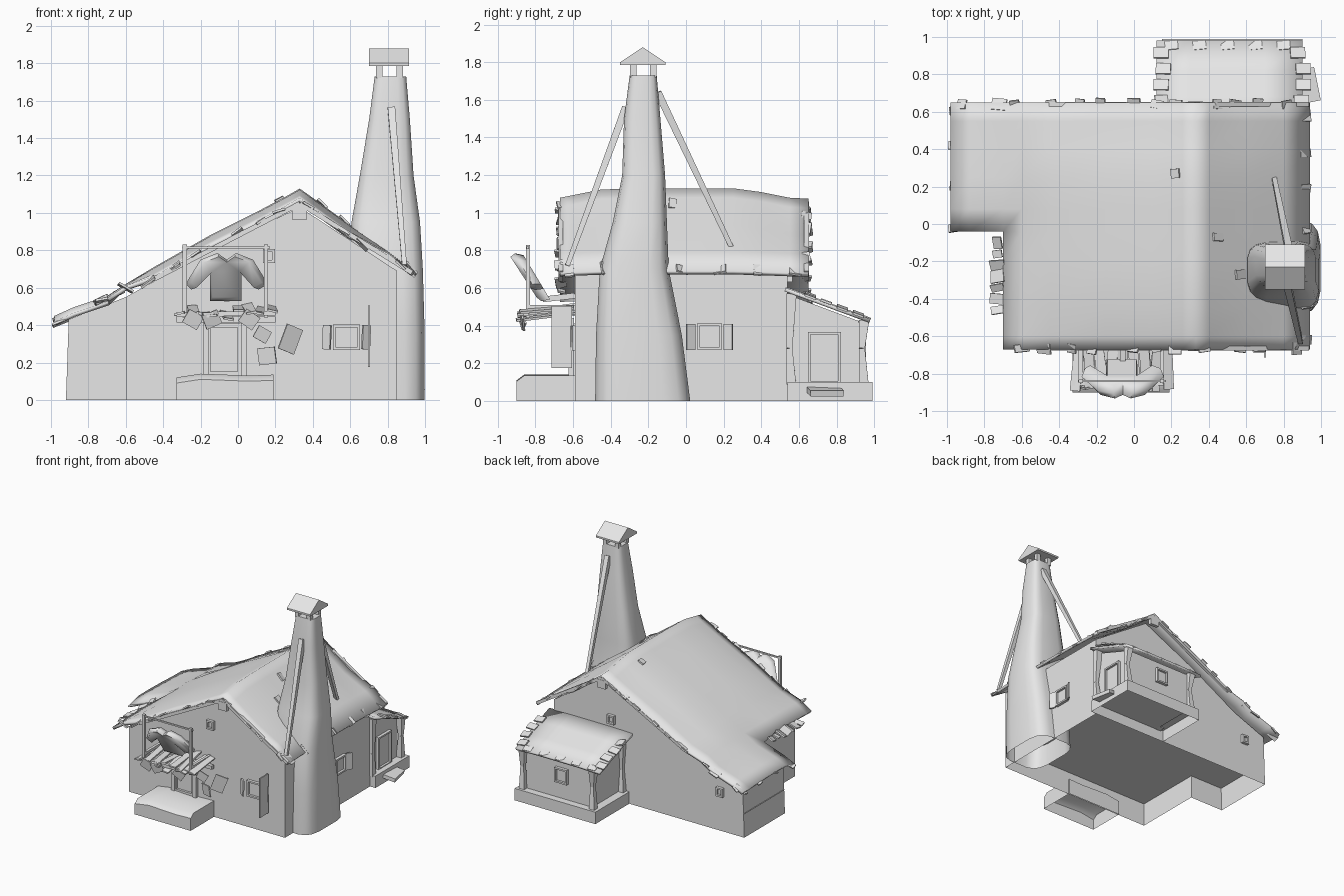
import bpy, bmesh, math, random
from mathutils import Vector, Matrix, Euler

if "Cube" in bpy.data.objects:
    bpy.data.objects.remove(bpy.data.objects["Cube"])

random.seed(4)
grey = bpy.data.materials.new("plain_grey")
grey.diffuse_color = (0.8, 0.8, 0.8, 1)
grey.use_nodes = True
grey.node_tree.nodes["Principled BSDF"].inputs["Base Color"].default_value = grey.diffuse_color


def mesh(name, verts, faces, smooth=None, fix=True, open_bottom=False):
    me = bpy.data.meshes.new(name)
    bm = bmesh.new()
    vs = [bm.verts.new(v) for v in verts]
    for f in faces:
        bm.faces.new([vs[i] for i in f])
    if fix:
        bmesh.ops.recalc_face_normals(bm, faces=bm.faces)
    if open_bottom:
        low = [f for f in bm.faces if all(v.co.z < 0.001 for v in f.verts)]
        bmesh.ops.delete(bm, geom=low, context='FACES')
    bm.to_mesh(me)
    bm.free()
    me.materials.append(grey)
    ob = bpy.data.objects.new(name, me)
    bpy.context.collection.objects.link(ob)
    if smooth:
        bpy.ops.object.select_all(action='DESELECT')
        ob.select_set(True)
        bpy.context.view_layer.objects.active = ob
        bpy.ops.object.shade_smooth_by_angle(angle=math.radians(smooth))
    return ob


def loft(name, rings, smooth=None, open_bottom=False):
    n = len(rings[0])
    verts = [p for r in rings for p in r]
    faces = [(k * n + i, k * n + (i + 1) % n, (k + 1) * n + (i + 1) % n, (k + 1) * n + i)
             for k in range(len(rings) - 1) for i in range(n)]
    faces += [tuple(range(n)), tuple(range(len(verts) - n, len(verts)))]
    return mesh(name, verts, faces, smooth, True, open_bottom)


def box(name, x0, x1, y0, y1, z0, z1, open_bottom=False):
    return loft(name, [[(x0, y0, z), (x1, y0, z), (x1, y1, z), (x0, y1, z)] for z in (z0, z1)],
                None, open_bottom)


def plate(name, pos, size, rot=(0, 0, 0)):
    ob = box(name, *[s * d / 2 for s in size for d in (-1, 1)])
    ob.data.transform(Matrix.Translation(pos) @ Euler(rot).to_matrix().to_4x4())
    return ob


def bar(name, p, q, w0, w1=None):
    p, q = Vector(p), Vector(q)
    d = (q - p).normalized()
    u = d.cross(Vector((1, 0, 0)) if abs(d.x) < 0.9 else Vector((0, 0, 1))).normalized()
    v = d.cross(u)
    rings = [[c + (u * a + v * b) * w / 2 for a, b in ((-1, -1), (1, -1), (1, 1), (-1, 1))]
             for c, w in ((p, w0), (q, w1 or w0))]
    return loft(name, rings)


def grid(name, xs, ys, zf, thick, keep=lambda x, y: True, smooth=75):
    n = len(xs)
    verts = [(x, y, zf(x, y)) for y in ys for x in xs]
    faces = [(j * n + i, j * n + i + 1, (j + 1) * n + i + 1, (j + 1) * n + i)
             for j in range(len(ys) - 1) for i in range(n - 1)
             if keep((xs[i] + xs[i + 1]) / 2, (ys[j] + ys[j + 1]) / 2)]
    ob = mesh(name, verts, faces, smooth, fix=False)
    mod = ob.modifiers.new("thickness", 'SOLIDIFY')
    mod.thickness, mod.offset = thick, -1
    return ob


# House walls: L-shaped plan under an uneven gable, open underneath
Y0, YM, Y1 = -0.59, 0.0, 0.54
front = [(-0.6, 0), (0.85, 0), (0.85, 0.69), (0.33, 1.03), (-0.15, 0.80), (-0.6, 0.55)]
back = front + [(-0.905, 0.43), (-0.92, 0)]
polys = [[(x, Y0, z) for x, z in front],
         [(x, Y1, z) for x, z in reversed(back)],
         [(0.85, Y0, 0), (0.85, Y1, 0), (0.85, Y1, 0.69), (0.85, Y0, 0.69)],
         [(-0.6, YM, 0), (-0.6, Y0, 0), (-0.6, Y0, 0.55), (-0.6, YM, 0.55)],
         [(-0.92, YM, 0), (-0.6, YM, 0), (-0.6, YM, 0.55), (-0.905, YM, 0.43)],
         [(-0.92, Y1, 0), (-0.92, YM, 0), (-0.905, YM, 0.43), (-0.905, Y1, 0.43)]]
verts, faces = [], []
for p in polys:
    faces.append(tuple(range(len(verts), len(verts) + len(p))))
    verts += p
mesh("house_walls", verts, faces, fix=False)
mesh("house_floor", [(-0.6, Y0, 0.2), (0.85, Y0, 0.2), (0.85, Y1, 0.2), (-0.92, Y1, 0.2),
                     (-0.92, YM, 0.2), (-0.6, YM, 0.2)], [(5, 4, 3, 2, 1, 0)], fix=False)

# Main roof: sagging sheet with a notch at the front left
prof = [(-0.98, 0.45), (-0.88, 0.495), (-0.7, 0.555), (-0.6, 0.62), (-0.45, 0.71), (-0.15, 0.88),
        (0.1, 1.005), (0.26, 1.09), (0.33, 1.13), (0.4, 1.08), (0.6, 0.935), (0.8, 0.795), (0.94, 0.69)]


def roof_z(x, y):
    for (a, za), (b, zb) in zip(prof, prof[1:]):
        if x <= b:
            break
    z = za + (zb - za) * (x - a) / (b - a)
    over = max(0, -0.42 - y, y - 0.3)
    droop = min(0.055, over * 0.2) * (1 if -0.6 < x < 0.75 else 0.2)
    if x < -0.65 and -0.06 < y < 0.0:
        droop += 0.03
    return z - droop


grid("main_roof", [p[0] for p in prof], [-0.67, -0.6, -0.45, -0.2, -0.04, 0.08, 0.25, 0.4, 0.55, 0.65],
     roof_z, 0.022, lambda x, y: not (x < -0.7 and y < -0.04))


def shingle(x, y, dz=0.0):
    slope = math.atan2(roof_z(x + .02, y) - roof_z(x - .02, y), 0.04)
    plate("edge_shingle", (x, y, roof_z(x, y) - 0.01 + dz),
          (random.uniform(.05, .09), random.uniform(.04, .07), 0.012),
          (random.uniform(-.5, .5), -slope + random.uniform(-.2, .2), random.uniform(-.2, .2)))


# Loose shingles along verges and eaves
for i in range(13):
    shingle(-0.9 + i * 0.145 + random.uniform(-.04, .04), 0.64)
for i in range(11):
    shingle(-0.62 + i * 0.145 + random.uniform(-.04, .04), -0.665)
for i in range(7):
    shingle(-0.73, -0.46 + i * 0.06)
    shingle(0.915, -0.62 + i * 0.2)
for y in (-0.02, 0.2, 0.42, 0.6):
    shingle(-0.95, y, -0.01)
for x, y in ((0.57, -0.27), (0.22, 0.27), (0.45, -0.07)):
    shingle(x, y, 0.015)

# Barge boards at both gables
for y in (-0.665, 0.64):
    bar("barge_board", (0.33, y, 1.05), (0.93, y, 0.68), 0.025)
    bar("barge_board", (0.33, y, 1.05), (-0.45, y, 0.645), 0.025)
    plate("gable_block", (0.33, y, 1.0), (0.08, 0.03, 0.07))


# Chimney: tapering rounded stack
def chimney_ring(z, x0, x1, y0, y1, n=16):
    out = []
    for i in range(n):
        a = 2 * math.pi * (i + .5) / n
        c, s = math.cos(a), math.sin(a)
        out.append(((x0 + x1) / 2 + (x1 - x0) / 2 * math.copysign(abs(c) ** .5, c),
                    (y0 + y1) / 2 + (y1 - y0) / 2 * math.copysign(abs(s) ** .5, s), z))
    return out


loft("chimney", [chimney_ring(*r) for r in (
    (0, 0.62, 1.0, -0.485, 0.025), (0.35, 0.61, 1.0, -0.48, -0.02), (0.7, 0.6, 0.99, -0.46, -0.09),
    (0.95, 0.605, 0.975, -0.39, -0.10), (1.2, 0.65, 0.94, -0.34, -0.11),
    (1.5, 0.70, 0.92, -0.33, -0.135), (1.73, 0.73, 0.90, -0.30, -0.155))], 50, True)
for x in (0.755, 0.865):
    for y in (-0.28, -0.175):
        bar("cap_post", (x, y, 1.72), (x, y, 1.81), 0.035)
loft("chimney_cap", [[(x, -0.35, 1.785), (x, -0.11, 1.785), (x, -0.11, 1.80), (x, -0.23, 1.88),
                      (x, -0.35, 1.80)] for x in (0.70, 0.915)])
bar("chimney_brace", (0.82, -0.32, 1.56), (0.89, -0.63, 0.72), 0.04, 0.025)
bar("chimney_brace", (0.83, -0.15, 1.64), (0.75, 0.24, 0.82), 0.04, 0.025)

# Rear lean-to on a raised base
box("annex_base", 0.15, 0.9, 0.54, 0.99, 0, 0.1, True)
loft("annex_walls", [[(x, 0.53, 0.09), (x, 0.93, 0.09), (x, 0.93, 0.42), (x, 0.53, 0.57)]
                     for x in (0.22, 0.83)])
grid("annex_roof", [0.12, 0.3, 0.48, 0.7, 0.9], [0.53, 0.68, 0.82, 0.98],
     lambda x, y: 0.605 - (y - 0.53) * 0.37 + 0.012 * math.cos(x * 16), 0.02)
for x in (0.2, 0.85):
    for y in (0.56, 0.945):
        bar("annex_post", (x, y, 0.09), (x + 0.01, y - 0.01, 0.28), 0.05, 0.03)
        bar("annex_post_top", (x + 0.01, y - 0.01, 0.28), (x, y, 0.58 - (y - .53) * 0.37), 0.03, 0.055)
for i in range(4):
    for x in (0.14, 0.89):
        y = 0.66 + i * 0.085
        plate("annex_shingle", (x + random.uniform(-.02, .02), y, 0.605 - (y - .53) * 0.37),
              (0.08, 0.06, 0.012), (-0.35, random.uniform(-.3, .3), 0))
for i in range(5):
    plate("annex_eave_shingle", (0.2 + i * 0.15, 0.955, 0.445), (0.07, 0.05, 0.012), (-0.4, 0, 0.1))
plate("annex_step", (0.93, 0.74, 0.05), (0.1, 0.18, 0.03), (0, 0.2, 0.2))


# Framed openings: axis 0 lies on a wall facing x, axis 1 on a wall facing y
def opening(name, axis, wall, sign, c, z0, z1, w, t=0.014):
    def put(part, a, z, sa, sz, d):
        if axis == 1:
            plate(name + part, (a, wall + sign * d / 2, z), (sa, d, sz))
        else:
            plate(name + part, (wall + sign * d / 2, a, z), (d, sa, sz))
    put("_pane", c, (z0 + z1) / 2, w, z1 - z0, 0.006)
    for s in (-1, 1):
        put("_jamb", c + s * w / 2, (z0 + z1) / 2, t, z1 - z0 + t, 0.025)
    for z in (z0, z1):
        put("_rail", c, z, w + t, t, 0.025)


opening("front_window", 1, Y0, -1, 0.58, 0.275, 0.395, 0.13)
opening("side_window", 0, 0.85, 1, 0.125, 0.28, 0.405, 0.12)
opening("annex_window", 1, 0.93, 1, 0.5, 0.24, 0.35, 0.10)
opening("annex_door", 0, 0.83, 1, 0.735, 0.1, 0.36, 0.16)
opening("front_door", 1, Y0, -1, -0.075, 0.14, 0.4, 0.17, 0.025)
opening("attic_window", 1, Y1, 1, 0.31, 0.64, 0.70, 0.05)
opening("attic_window", 1, Y0, -1, 0.165, 0.74, 0.80, 0.05)
opening("wing_window", 1, Y1, 1, -0.7, 0.30, 0.36, 0.05)
for s in (-1, 1):
    plate("front_shutter", (0.58 + s * 0.105, -0.62, 0.335), (0.05, 0.012, 0.13), (0, 0.05, s * 0.6))
    plate("side_shutter", (0.875, 0.125 + s * 0.1, 0.34), (0.012, 0.05, 0.14), (0, 0, s * -0.5))
plate("open_shutter", (0.7, -0.66, 0.34), (0.01, 0.11, 0.33))

# Front step, door posts and ragged awning
loft("front_step", [[(x, -0.58, 0), (x, -0.9, 0), (x, -0.9, h - 0.03), (x, -0.86, h), (x, -0.58, h)]
                    for x, h in ((-0.33, 0.12), (-0.2, 0.14), (0.06, 0.13), (0.19, 0.135))], 40, True)
for x in (-0.17, 0.03):
    bar("door_post", (x, -0.61, 0.13), (x, -0.61, 0.44), 0.03)
for i in range(9):
    x = -0.3 + i * 0.06
    plate("awning_board", (x, -0.74, 0.47 + random.uniform(-.02, .02)), (0.055, random.uniform(.26, .33), 0.012),
          (random.uniform(0, .15), random.uniform(-.3, .3), random.uniform(-.15, .15)))
bar("awning_beam", (-0.33, -0.85, 0.455), (0.2, -0.85, 0.465), 0.025)
bar("awning_beam", (-0.33, -0.62, 0.43), (0.2, -0.62, 0.43), 0.03)
for x, r in ((-0.24, 0.5), (-0.14, -0.4), (0.06, 0.6)):
    plate("awning_scrap", (x, -0.87, 0.43), (0.09, 0.01, 0.08), (0.2, r, 0.2))

# Hanging frame with a shirt on show
for x in (-0.285, 0.15):
    bar("frame_post", (x, -0.84, 0.44), (x, -0.84, 0.83), 0.022)
    bar("frame_arm", (x, -0.58, 0.5), (x, -0.84, 0.5), 0.022)
bar("frame_rail", (-0.3, -0.84, 0.815), (0.17, -0.84, 0.815), 0.012)
outline = [(-.28, .62), (-.2, .75), (-.11, .785), (-.06, .75), (-.01, .785), (.08, .75), (.16, .62),
           (.11, .59), (.02, .69), (.02, .53), (-.15, .53), (-.15, .69), (-.25, .59)]


def shirt_ring(y, k):
    return [(-.06 + (x + .06) * k, y + (.78 - z) * 0.55, .66 + (z - .66) * k) for x, z in outline]


loft("shirt", [shirt_ring(-0.93, 0.85), shirt_ring(-0.905, 1), shirt_ring(-0.86, 0.92)], 60)
bar("shirt_stay", (-0.06, -0.76, 0.54), (-0.06, -0.59, 0.56), 0.03)

# Loose notice boards by the door
plate("notice_board", (0.28, -0.65, 0.325), (0.1, 0.01, 0.14), (0.1, 0.35, 0.5))
plate("notice_board", (0.155, -0.64, 0.235), (0.1, 0.01, 0.09), (0.1, -0.1, -0.4))
plate("notice_board", (0.13, -0.66, 0.35), (0.08, 0.01, 0.07), (0.1, 0.5, 0.3))
